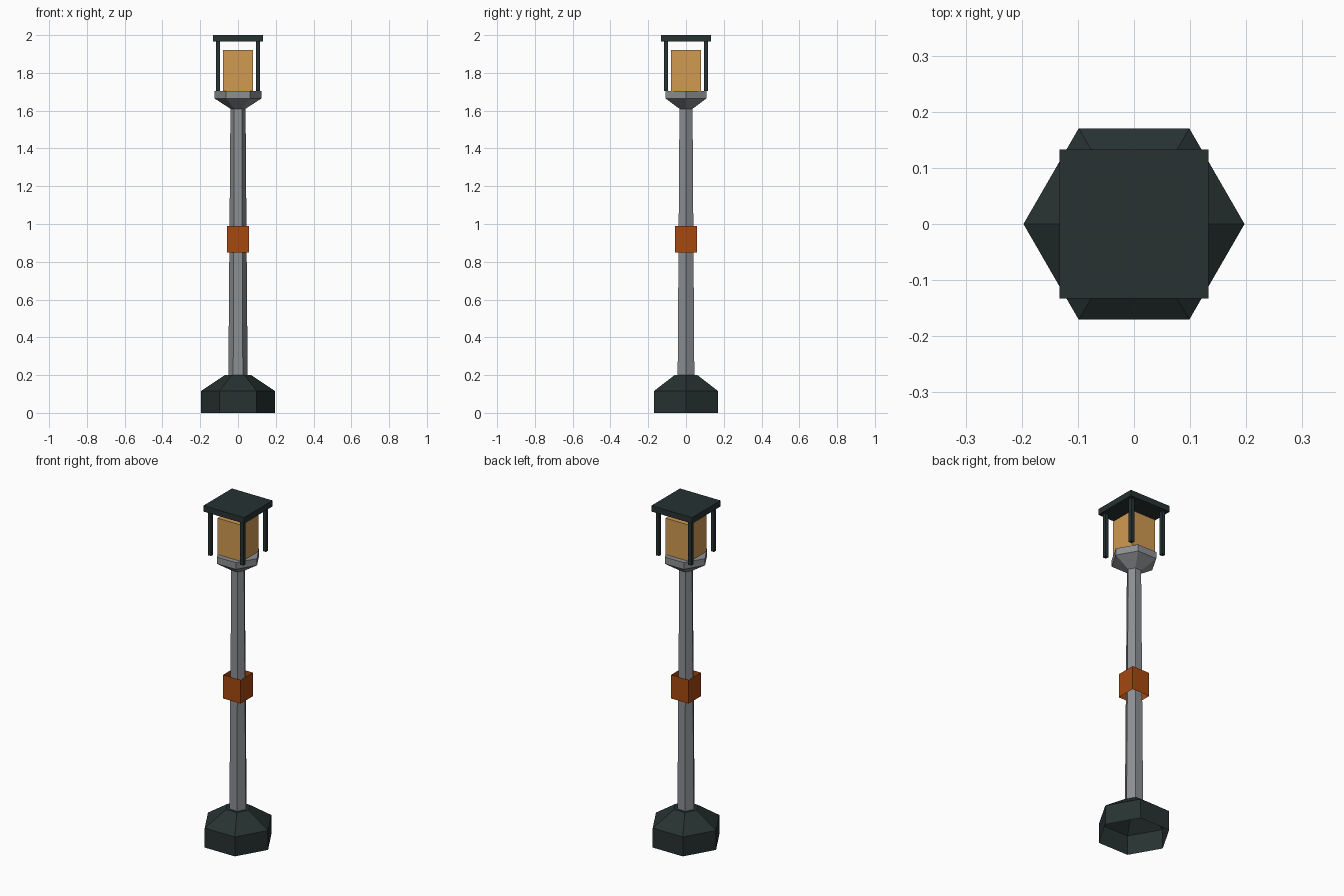
import bpy, bmesh, math

if "Cube" in bpy.data.objects:
    bpy.data.objects.remove(bpy.data.objects["Cube"])


def material(name, rgb):
    m = bpy.data.materials.new(name)
    m.diffuse_color = (*rgb, 1.0)
    m.use_nodes = True
    m.node_tree.nodes["Principled BSDF"].inputs["Base Color"].default_value = m.diffuse_color
    return m


DARK = material("dark_iron", (0.020, 0.032, 0.031))
GREY = material("grey_metal", (0.262, 0.275, 0.290))
RUST = material("rust_orange", (0.376, 0.065, 0.005))
AMBER = material("amber_glass", (0.640, 0.325, 0.085))


def loft(name, rings, mat, sides=6, start=0.0, cap_bottom=False, cap_top=False):
    """Stack of regular polygon rings given as (radius, z)."""
    bm = bmesh.new()
    loops = []
    for r, z in rings:
        loops.append([bm.verts.new((r * math.cos(start + math.tau * i / sides),
                                    r * math.sin(start + math.tau * i / sides), z))
                      for i in range(sides)])
    for a, b in zip(loops, loops[1:]):
        for i in range(sides):
            j = (i + 1) % sides
            bm.faces.new((a[i], a[j], b[j], b[i]))
    if cap_bottom:
        bm.faces.new(loops[0][::-1])
    if cap_top:
        bm.faces.new(loops[-1])
    me = bpy.data.meshes.new(name)
    bm.to_mesh(me)
    bm.free()
    me.materials.append(mat)
    ob = bpy.data.objects.new(name, me)
    bpy.context.collection.objects.link(ob)
    return ob


def square(name, half, z0, z1, mat, capped=True):
    """Upright square block or open sleeve, sides facing x and y."""
    r = half * math.sqrt(2)
    return loft(name, [(r, z0), (r, z1)], mat, 4, math.pi / 4, capped, capped)


# Hexagonal foot, open underneath
loft("base", [(0.197, 0.0), (0.197, 0.115), (0.07, 0.2)], DARK, cap_top=True)

# Tapered hexagonal pole and the flared cup on top
loft("pole", [(0.051, 0.2), (0.04, 1.61)], GREY)
loft("lamp_cup", [(0.04, 1.61), (0.125, 1.665), (0.125, 1.705)], GREY, cap_top=True)

# Square sleeve around the pole
square("pole_band", 0.057, 0.85, 0.99, RUST, capped=False)

# Lantern: glass, four corner posts, flat roof
square("lantern_glass", 0.079, 1.705, 1.92, AMBER)
for sx, sy, label in ((-1, -1, "front_left"), (1, -1, "front_right"),
                      (-1, 1, "back_left"), (1, 1, "back_right")):
    post = square(label + "_post", 0.0105, 1.705, 1.965, DARK)
    post.location = (sx * 0.106, sy * 0.106, 0)
square("roof", 0.133, 1.965, 2.0, DARK)
